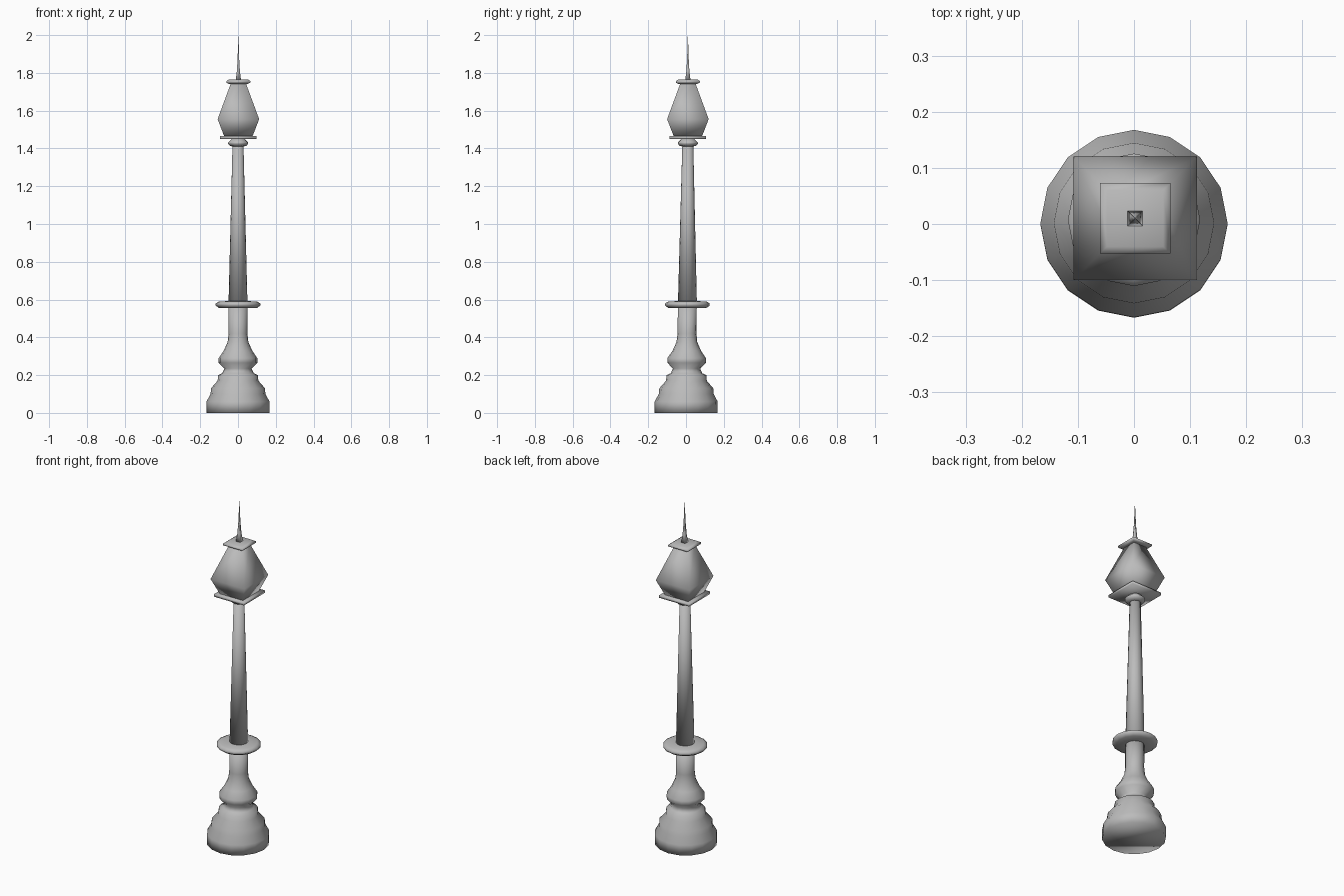
import bpy, bmesh, math

cube = bpy.data.objects.get("Cube")
if cube:
    bpy.data.objects.remove(cube, do_unlink=True)

GREY = (0.5, 0.5, 0.5, 1.0)
metal = bpy.data.materials.new("grey_metal")
metal.use_nodes = True
metal.diffuse_color = GREY
metal.node_tree.nodes["Principled BSDF"].inputs["Base Color"].default_value = GREY


def turned(name, profile, sides=16, centre=(0, 0), lean=0.0):
    """Stack rings of (half width, height) into one closed smooth solid."""
    square = sides == 4
    turn = math.pi / 4 if square else 0
    grow = math.sqrt(2) if square else 1
    z0, z1 = profile[0][1], profile[-1][1]
    bm = bmesh.new()
    rings = []
    for r, z in profile:
        cy = centre[1] + lean * (z - z0) / (z1 - z0)
        ring = []
        for i in range(sides):
            a = turn + math.tau * i / sides
            ring.append(bm.verts.new((centre[0] + r * grow * math.cos(a),
                                      cy + r * grow * math.sin(a), z)))
        rings.append(ring)
    for low, high in zip(rings, rings[1:]):
        for i in range(sides):
            j = (i + 1) % sides
            bm.faces.new((low[i], low[j], high[j], high[i]))
    bm.faces.new(rings[0][::-1])
    bm.faces.new(rings[-1])
    bmesh.ops.recalc_face_normals(bm, faces=bm.faces)
    for f in bm.faces:
        f.smooth = True
    mesh = bpy.data.meshes.new(name)
    bm.to_mesh(mesh)
    bm.free()
    mesh.materials.append(metal)
    obj = bpy.data.objects.new(name, mesh)
    bpy.context.collection.objects.link(obj)
    return obj


# Stepped base with bulge, rising into the lower shaft
turned("base", [(.167, 0), (.167, .06), (.145, .1), (.143, .13), (.108, .17),
                (.105, .2), (.083, .21), (.072, .235), (.102, .265),
                (.102, .29), (.075, .33), (.055, .375), (.05, .42), (.05, .56)],
       lean=.007)

# Collar and tapering upper shaft
turned("collar", [(.04, .555), (.1, .555), (.118, .568), (.118, .58),
                  (.1, .59), (.04, .592)], centre=(0, .0075))
turned("shaft", [(.05, .585), (.029, 1.42)], centre=(0, .0075), lean=.002)
turned("neck_ring", [(.025, 1.41), (.042, 1.413), (.053, 1.425), (.053, 1.432),
                     (.042, 1.442), (.03, 1.455)], centre=(.001, .0095))

# Square lantern, its tray, cap and spike
top = (.002, .01)
turned("lantern_tray", [(.097, 1.45), (.097, 1.465)], 4, top)
turned("lantern_body", [(.074, 1.462), (.11, 1.555), (.038, 1.75)], 4, top)
turned("lantern_cap", [(.05, 1.742), (.063, 1.748), (.063, 1.757), (.05, 1.766)], 4, top)
turned("spike", [(.014, 1.762), (.008, 1.81), (.004, 1.88), (.0005, 2)], 4, top)
